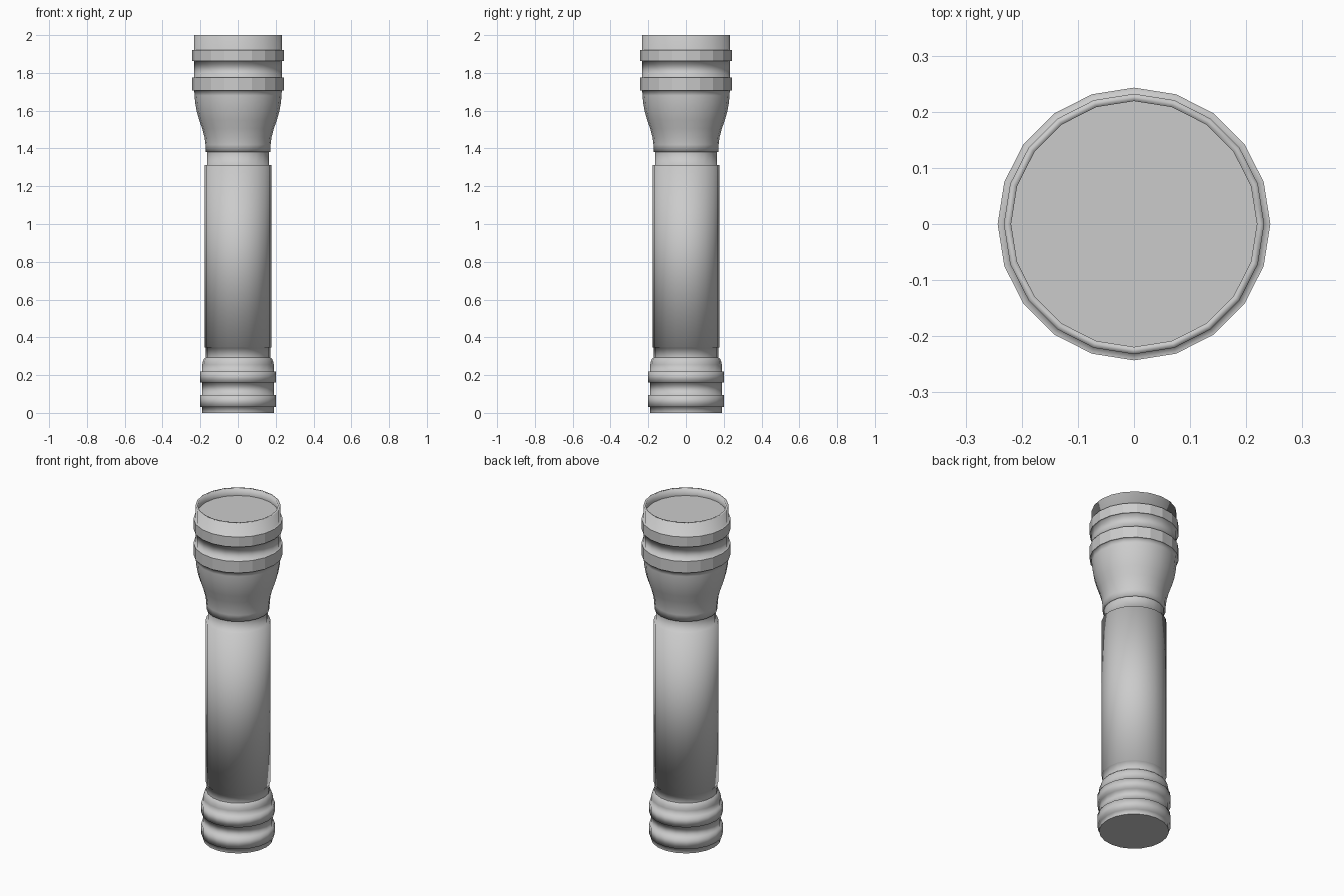
import bpy, bmesh, math

if "Cube" in bpy.data.objects:
    bpy.data.objects.remove(bpy.data.objects["Cube"])

SIDES = 20


def lathe(name, profile, cap_start=False, cap_end=False, flat_radius=9.0):
    """Revolve (radius, z) points; bands wider than flat_radius stay faceted."""
    bm = bmesh.new()
    rings = []
    for r, z in profile:
        rings.append([bm.verts.new((r * math.cos(2 * math.pi * i / SIDES),
                                    r * math.sin(2 * math.pi * i / SIDES), z))
                      for i in range(SIDES)])
    for k in range(len(rings) - 1):
        a, b = rings[k], rings[k + 1]
        for i in range(SIDES):
            j = (i + 1) % SIDES
            f = bm.faces.new((a[i], a[j], b[j], b[i]))
            f.smooth = min(profile[k][0], profile[k + 1][0]) < flat_radius
    if cap_start:
        bm.faces.new(rings[0][::-1])
    if cap_end:
        bm.faces.new(rings[-1])
    # keep hard steps crisp
    for e in bm.edges:
        if len(e.link_faces) == 2 and e.calc_face_angle() > math.radians(35):
            e.smooth = False
    mesh = bpy.data.meshes.new(name)
    bm.to_mesh(mesh)
    bm.free()
    ob = bpy.data.objects.new(name, mesh)
    bpy.context.collection.objects.link(ob)
    return ob


def grip_ring(r_in, r_out, z0, z1):
    """Raised band as profile points."""
    return [(r_in, z0), (r_out, z0), (r_out, z1), (r_in, z1)]


# Tail cap with two raised bands and a rounded shoulder
tail = [(0.19, 0.0)]
tail += grip_ring(0.19, 0.2, 0.03, 0.095)
tail += grip_ring(0.19, 0.2, 0.16, 0.22)
tail += [(0.19, 0.255), (0.187, 0.27), (0.181, 0.285), (0.172, 0.293)]
lathe("tail_cap", tail, cap_start=True)

# Barrel with a groove at the bottom and a narrow neck at the top
lathe("barrel", [(0.172, 0.293), (0.172, 0.345), (0.177, 0.345),
                 (0.177, 1.313), (0.164, 1.313), (0.164, 1.382)])

# Flared head with two faceted bands and an open rim
head = [(0.164, 1.382), (0.172, 1.382), (0.173, 1.42), (0.178, 1.46),
        (0.190, 1.505), (0.206, 1.55), (0.219, 1.595), (0.227, 1.64),
        (0.231, 1.68)]
head += grip_ring(0.232, 0.243, 1.707, 1.776)
head += grip_ring(0.232, 0.243, 1.862, 1.922)
head += [(0.232, 2.0), (0.219, 2.0), (0.219, 1.957)]
lathe("head", head, flat_radius=0.24)

# Lens recessed inside the rim
lens_mesh = lathe("lens", [(0.219, 1.955), (0.219, 1.957)], cap_end=True)
